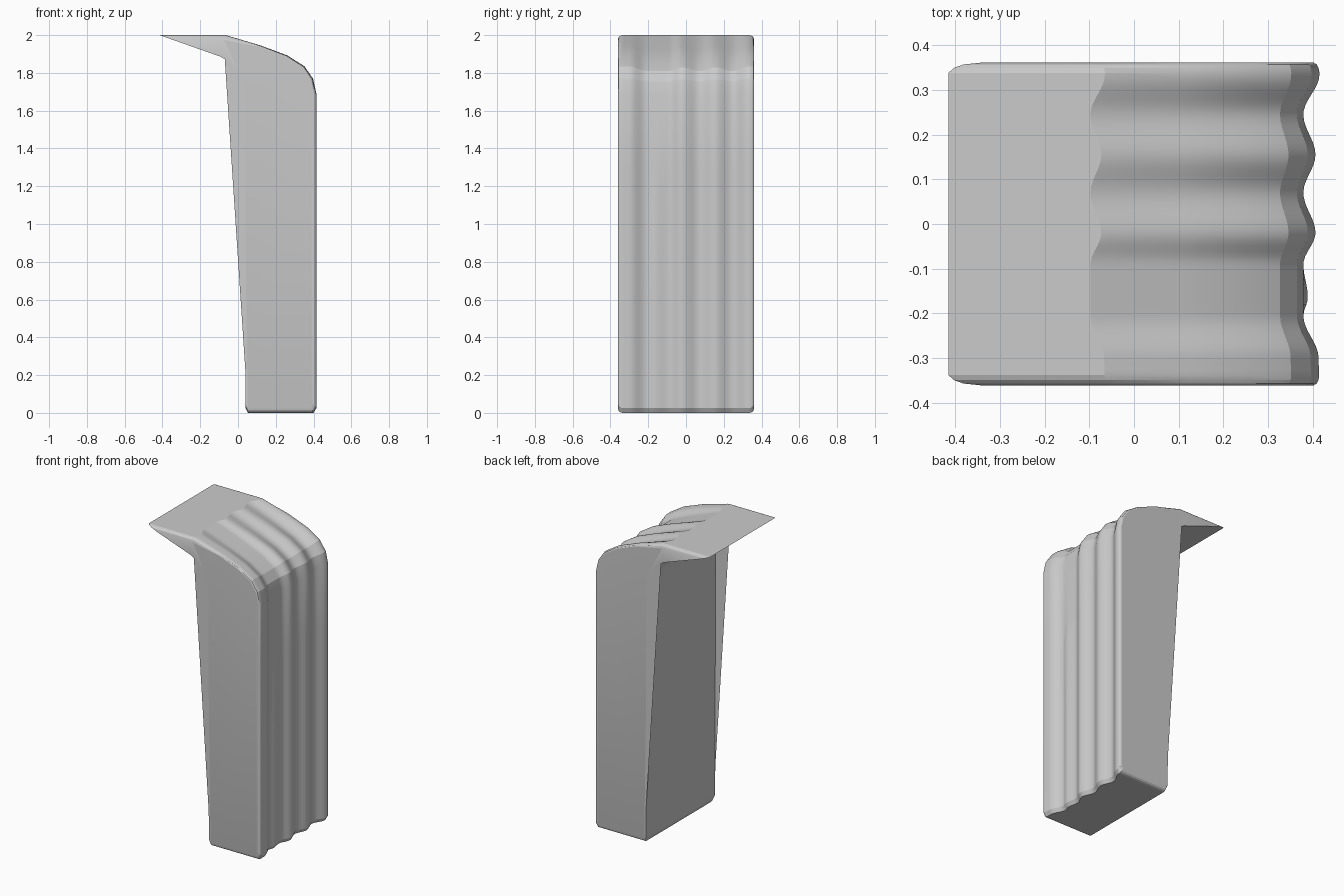
import bpy, bmesh, math

if "Cube" in bpy.data.objects:
    bpy.data.objects.remove(bpy.data.objects["Cube"])

# Rippled outer face profile: (x, z, groove direction x, groove direction z)
OUTER = [(0.40, 0.0, 1, 0), (0.415, 0.025, 1, 0), (0.415, 0.6, 1, 0), (0.415, 1.15, 1, 0),
         (0.415, 1.3, 1, 0), (0.415, 1.69, 1, 0.1), (0.397, 1.77, 0.9, 0.4),
         (0.352, 1.835, 0.7, 0.7), (0.26, 1.893, 0.45, 0.75), (0.12, 1.945, 0.3, 0.6),
         (-0.065, 2.0, 0.9, 0)]
TIP = (-0.415, 2.0)
# Plain inner face profile, top to bottom
INNER = [(-0.09, 1.885), (-0.04, 1.853), (0.0, 1.817), (0.028, 1.76), (0.038, 1.68),
         (0.04, 0.025), (0.052, 0.0)]
# Groove depth across the width: (y, depth)
GROOVES = [(-0.36, 0), (-0.30, 0.002), (-0.205, 0.036), (-0.165, 0.026), (-0.09, 0.036),
           (-0.02, 0.009), (0.07, 0.036), (0.155, 0.009), (0.245, 0.036), (0.335, 0),
           (0.36, 0)]


def groove(y, z):
    for (y0, d0), (y1, d1) in zip(GROOVES, GROOVES[1:]):
        if y <= y1 + 1e-6:
            t = 0.5 - 0.5 * math.cos(math.pi * (y - y0) / (y1 - y0))
            d = d0 + (d1 - d0) * t
            # the weak ridge fades out higher up
            if z > 1.2 and -0.205 < y < -0.09:
                d = 0.036
            return d
    return 0


def section(y, inset):
    """Closed outline at one y; inset rounds the side edges."""
    pts = []
    for x, z, nx, nz in OUTER:
        d = groove(y, z) + inset * 0.5
        px, pz = x - nx * d, z - nz * d
        pts.append((px, y, min(max(pz, inset * (1 - z / 0.1) if z < 0.1 else 0), 2 - inset)))
    pts[1] = (pts[1][0], y, 0.025 + inset)
    pts.append((TIP[0] + inset * 2.8, y, TIP[1] - inset))
    for x, z in INNER:
        pts.append((x, y, z + (inset if z < 0.1 else 0)))
    return pts


# Columns across the width, with rounded ends
ROUND = [(0.361, 0.026), (0.357, 0.012), (0.349, 0.004)]
N = 56
columns = [(-y, i) for y, i in ROUND]
columns += [(-0.338 + 0.676 * k / N, 0) for k in range(N + 1)]
columns += [(y, i) for y, i in reversed(ROUND)]

bm = bmesh.new()
rings = [[bm.verts.new(p) for p in section(y, i)] for y, i in columns]
for a, b in zip(rings, rings[1:]):
    for k in range(len(a)):
        j = (k + 1) % len(a)
        bm.faces.new((a[k], a[j], b[j], b[k]))
caps = [bm.faces.new(rings[0]), bm.faces.new(rings[-1])]
bmesh.ops.triangulate(bm, faces=caps)
bmesh.ops.recalc_face_normals(bm, faces=bm.faces)

# Curved slab
mesh = bpy.data.meshes.new("curved_rippled_slab")
bm.to_mesh(mesh)
bm.free()
slab = bpy.data.objects.new("curved_rippled_slab", mesh)
bpy.context.collection.objects.link(slab)
bpy.context.view_layer.objects.active = slab
slab.select_set(True)
bpy.ops.object.shade_smooth_by_angle(angle=math.radians(16))
